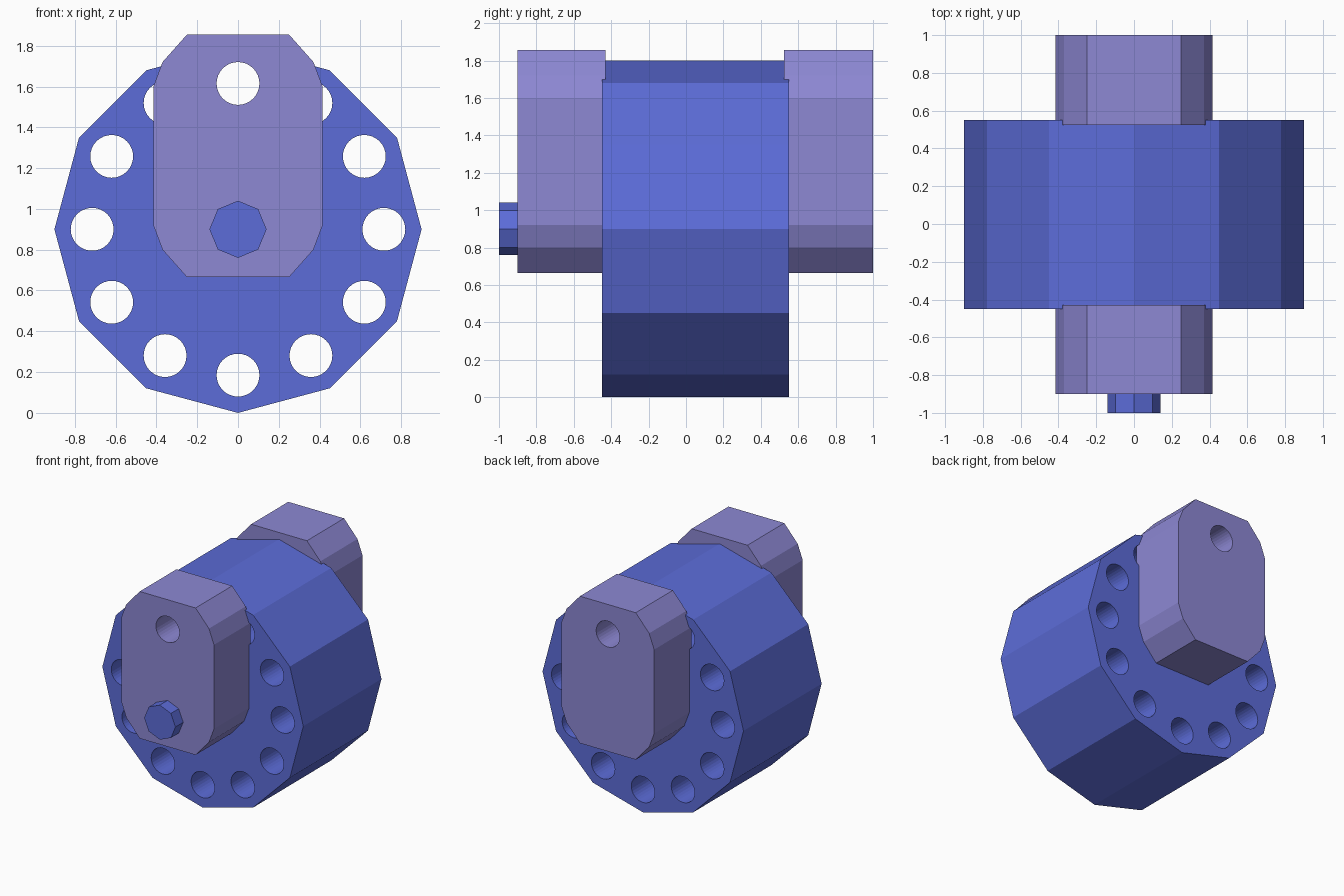
import bpy, bmesh, math
from mathutils import Matrix

if "Cube" in bpy.data.objects:
    bpy.data.objects.remove(bpy.data.objects["Cube"])


def material(name, rgb):
    m = bpy.data.materials.new(name)
    m.diffuse_color = (*rgb, 1)
    m.use_nodes = True
    m.node_tree.nodes["Principled BSDF"].inputs["Base Color"].default_value = m.diffuse_color
    return m


BLUE = material("blue", (0.107, 0.150, 0.69))
PURPLE = material("soft purple", (0.266, 0.246, 0.658))
AXIS_Z, HOLE_RING, HOLE_R = 0.9, 0.715, 0.105


def circle(cx, cz, r, n):
    return [(cx + r * math.cos(math.tau * i / n), cz + r * math.sin(math.tau * i / n))
            for i in range(n)]


def slab(name, outline, holes, y0, y1, mat):
    """Extrude an x-z outline with round holes from y0 to y1; hole walls are blue."""
    curve = bpy.data.curves.new(name, 'CURVE')
    curve.dimensions = '2D'
    curve.fill_mode = 'BOTH'
    curve.extrude = (y1 - y0) / 2
    for pts in [outline] + [circle(x, z, HOLE_R, 32) for x, z in holes]:
        s = curve.splines.new('POLY')
        s.points.add(len(pts) - 1)
        for p, (x, z) in zip(s.points, pts):
            p.co = (x, z, 0, 1)
        s.use_cyclic_u = True
    tmp = bpy.data.objects.new(name + "_outline", curve)
    bpy.context.collection.objects.link(tmp)
    dg = bpy.context.evaluated_depsgraph_get()
    mesh = bpy.data.meshes.new_from_object(tmp.evaluated_get(dg))
    bpy.data.objects.remove(tmp)

    bm = bmesh.new()
    bm.from_mesh(mesh)
    bmesh.ops.remove_doubles(bm, verts=bm.verts, dist=1e-5)
    bm.transform(Matrix.Translation((0, (y0 + y1) / 2, 0)) @ Matrix.Rotation(math.pi / 2, 4, 'X'))
    bmesh.ops.recalc_face_normals(bm, faces=bm.faces)
    for f in bm.faces:
        c = f.calc_center_median()
        wall = abs(f.normal.y) < 0.5 and any(
            math.hypot(c.x - x, c.z - z) < HOLE_R * 1.01 for x, z in holes)
        f.material_index = 1 if wall else 0
        f.smooth = False
    bm.to_mesh(mesh)
    bm.free()
    mesh.materials.clear()
    mesh.materials.append(mat)
    mesh.materials.append(BLUE)
    obj = bpy.data.objects.new(name, mesh)
    bpy.context.collection.objects.link(obj)
    return obj


# twelve-sided drum with a ring of through holes
ring = circle(0, AXIS_Z, HOLE_RING, 12)
slab("drum", circle(0, AXIS_Z, 0.9, 12), ring, -0.45, 0.55, BLUE)

# chamfered end plates, sunk slightly into the drum
mid = 1.26
quarter = [(0.415, 0.34), (0.37, 0.46), (0.25, 0.595)]
half = [(x, mid - z) for x, z in reversed(quarter)] + [(x, mid + z) for x, z in quarter]
plate = half + [(-x, z) for x, z in reversed(half)]
top_hole = [(0, AXIS_Z + HOLE_RING)]
slab("front_plate", plate, top_hole, -0.9, -0.43, PURPLE)
slab("back_plate", plate, top_hole, 0.525, 1.0, PURPLE)

# eight-sided axle end on the front plate
slab("axle_pin", circle(0, AXIS_Z, 0.14, 8), [], -1.0, -0.85, BLUE)
